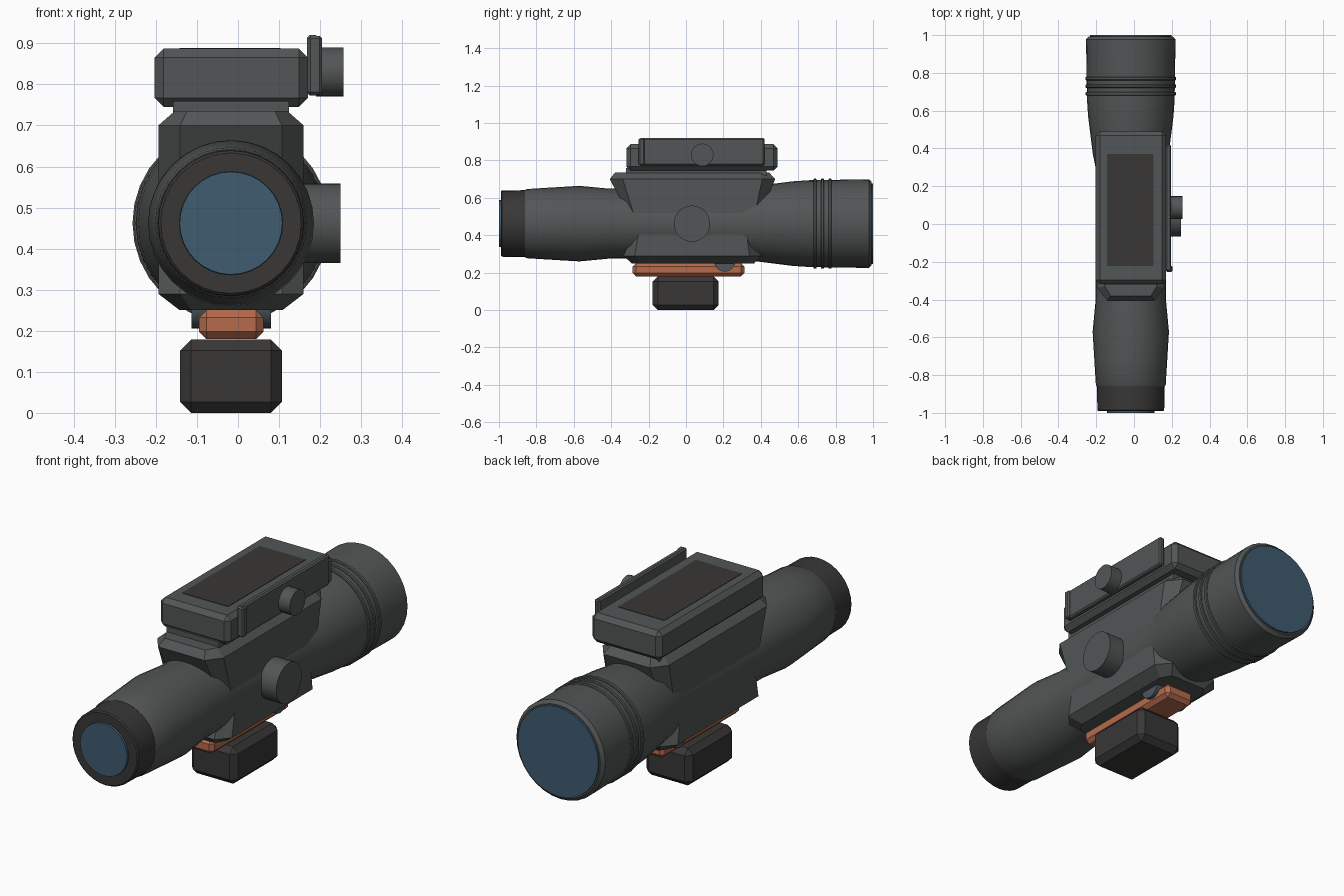
import bpy, bmesh, math
from mathutils import Matrix

if "Cube" in bpy.data.objects:
    bpy.data.objects.remove(bpy.data.objects["Cube"])

CX, CZ = -0.017, 0.462   # optical axis


def material(name, rgb):
    m = bpy.data.materials.new(name)
    m.diffuse_color = (*rgb, 1)
    m.use_nodes = True
    m.node_tree.nodes["Principled BSDF"].inputs["Base Color"].default_value = m.diffuse_color
    return m


GREY = material("gunmetal grey", (0.085, 0.092, 0.092))
DARK = material("dark rubber", (0.040, 0.038, 0.037))
BLUE = material("lens blue", (0.050, 0.106, 0.162))
ORANGE = material("copper orange", (0.46, 0.146, 0.073))
STEEL = material("clip grey", (0.075, 0.095, 0.108))


def finish(name, bm, mat, smooth=False):
    bmesh.ops.recalc_face_normals(bm, faces=bm.faces)
    me = bpy.data.meshes.new(name)
    bm.to_mesh(me)
    bm.free()
    me.materials.append(mat)
    ob = bpy.data.objects.new(name, me)
    bpy.context.collection.objects.link(ob)
    if smooth:
        bpy.ops.object.select_all(action='DESELECT')
        bpy.context.view_layer.objects.active = ob
        ob.select_set(True)
        bpy.ops.object.shade_smooth_by_angle(angle=math.radians(30))
    return ob


def loft(name, rings, mat, smooth=False):
    """Bridge equal-length rings of points and cap both ends."""
    bm = bmesh.new()
    vs = [[bm.verts.new(p) for p in r] for r in rings]
    n = len(vs[0])
    for a, b in zip(vs, vs[1:]):
        for i in range(n):
            j = (i + 1) % n
            bm.faces.new((a[i], a[j], b[j], b[i]))
    bm.faces.new(vs[0])
    bm.faces.new(vs[-1])
    return finish(name, bm, mat, smooth)


def lathe(name, profile, mat, sides=32):
    """Profile of (y, radius) turned about the optical axis."""
    ang = [2 * math.pi * i / sides for i in range(sides)]
    return loft(name, [[(CX + r * math.cos(a), y, CZ + r * math.sin(a)) for a in ang]
                       for y, r in profile], mat, True)


def box(name, x, y, z, mat, bevel=0.0):
    bm = bmesh.new()
    bmesh.ops.create_cube(bm, size=1)
    for v in bm.verts:
        v.co = [(lo + hi) / 2 + c * (hi - lo) for c, (lo, hi) in zip(v.co, (x, y, z))]
    if bevel:
        bmesh.ops.bevel(bm, geom=bm.edges[:], offset=bevel, segments=1, affect='EDGES')
    return finish(name, bm, mat)


def knob(name, x0, x1, y, z, r, mat):
    bm = bmesh.new()
    bmesh.ops.create_cone(bm, cap_ends=True, segments=24, radius1=r, radius2=r, depth=x1 - x0,
                          matrix=Matrix.Translation(((x0 + x1) / 2, y, z))
                          @ Matrix.Rotation(math.pi / 2, 4, 'Y'))
    return finish(name, bm, mat, True)


def slab_ring(z, hx, y0, y1, cx, cy):
    """Rectangle with cut corners at height z."""
    return [(CX + a, b, z) for a, b in (
        (-hx + cx, y0), (hx - cx, y0), (hx, y0 + cy), (hx, y1 - cy),
        (hx - cx, y1), (-hx + cx, y1), (-hx, y1 - cy), (-hx, y0 + cy))]


# Main tube, eyepiece and lenses
lathe("main_tube", [(-0.86, 0.180), (-0.85, 0.185), (-0.72, 0.193), (-0.57, 0.202), (-0.41, 0.187),
                    (0.30, 0.187), (0.37, 0.201), (0.57, 0.226), (0.66, 0.232),
                    (0.978, 0.237), (0.993, 0.222)], GREY)
lathe("eyepiece", [(-0.99, 0.171), (-0.984, 0.177), (-0.845, 0.179)], DARK)
lathe("eye_lens", [(-1.0, 0.125), (-0.98, 0.127)], BLUE)
lathe("front_lens", [(0.98, 0.217), (1.0, 0.215)], BLUE)

# Grip rings on the wide end
for i in range(3):
    y = 0.69 + 0.04 * i
    lathe(f"grip_ring_{i + 1}", [(y - 0.009, 0.236), (y - 0.006, 0.240),
                                 (y + 0.006, 0.240), (y + 0.009, 0.236)], GREY)

# Faceted housing, waisted where the tube passes through
loft("housing", [slab_ring(0.25, 0.125, -0.29, 0.365, 0.03, 0.05),
                 slab_ring(0.29, 0.177, -0.335, 0.40, 0.053, 0.06),
                 slab_ring(0.40, 0.177, -0.285, 0.355, 0.053, 0.03),
                 slab_ring(0.52, 0.177, -0.312, 0.40, 0.053, 0.03),
                 slab_ring(0.70, 0.177, -0.408, 0.477, 0.053, 0.07),
                 slab_ring(0.735, 0.137, -0.38, 0.445, 0.03, 0.05)], GREY)
box("neck_plate", (-0.158, 0.124), (-0.32, 0.43), (0.71, 0.76), GREY)

# Top box with dark panel
box("top_box", (-0.203, 0.17), (-0.318, 0.49), (0.745, 0.887), GREY, 0.022)
box("top_panel", (-0.143, 0.103), (-0.222, 0.37), (0.882, 0.889), DARK)

# Side plate with lip, and the adjustment knobs
box("side_plate", (0.168, 0.197), (-0.25, 0.42), (0.773, 0.92), GREY, 0.007)
box("side_plate_lip", (0.17, 0.205), (-0.253, -0.222), (0.775, 0.918), GREY, 0.006)
knob("upper_knob", 0.19, 0.257, 0.087, 0.83, 0.06, GREY)
knob("side_knob", 0.15, 0.25, 0.032, CZ, 0.097, GREY)

# Mount rail, clip and base
box("mount_rail", (-0.095, 0.062), (-0.285, 0.312), (0.18, 0.25), ORANGE, 0.018)
knob("mount_clip", -0.113, 0.08, 0.207, 0.26, 0.055, STEEL)
box("mount_base", (-0.141, 0.107), (-0.178, 0.175), (0, 0.179), DARK, 0.027)
